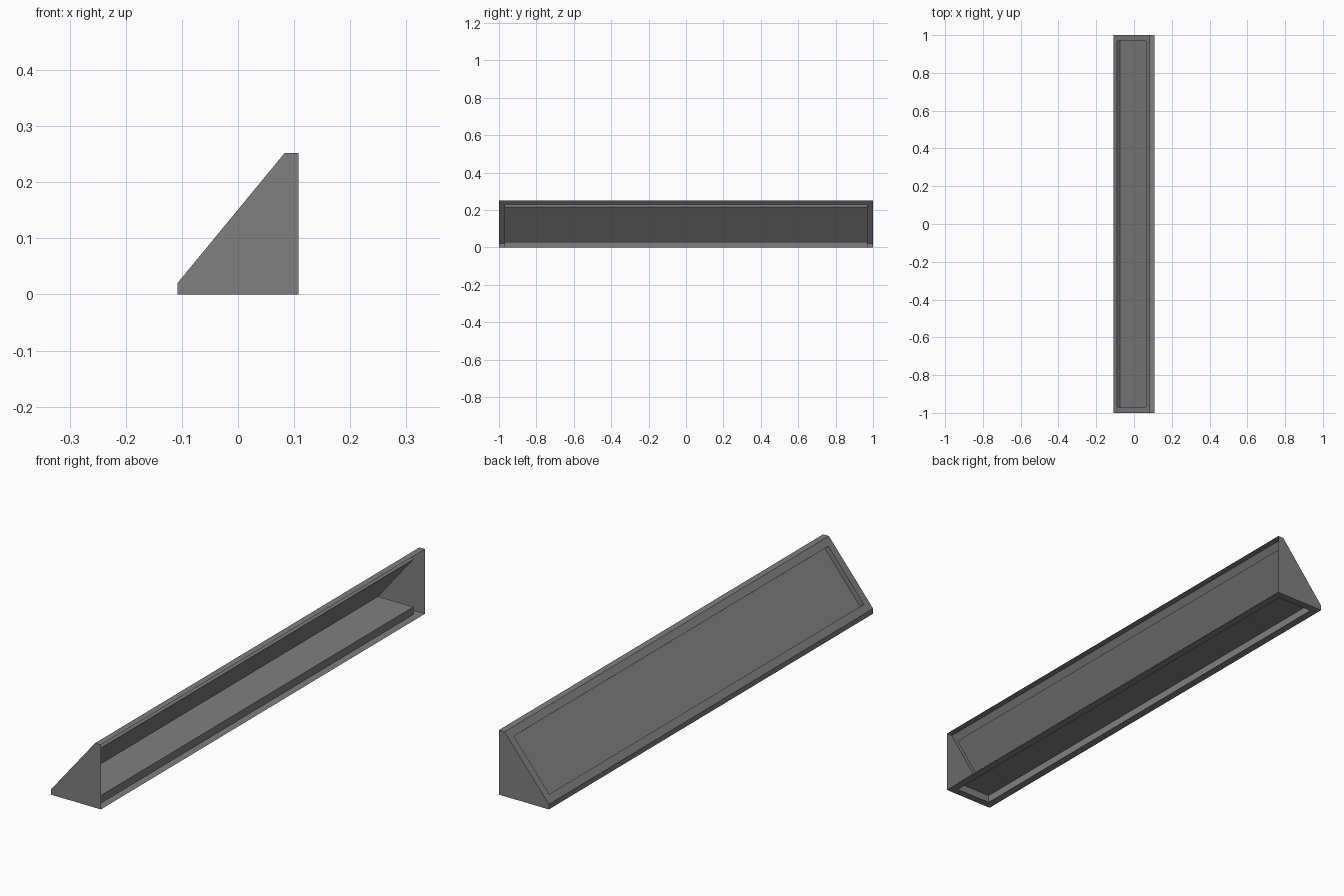
import bpy, bmesh
from mathutils import Vector

if "Cube" in bpy.data.objects:
    bpy.data.objects.remove(bpy.data.objects["Cube"])

# Plain grey material
grey = bpy.data.materials.new("plain_grey")
grey.diffuse_color = (0.215, 0.215, 0.215, 1)
grey.use_nodes = True
grey.node_tree.nodes["Principled BSDF"].inputs["Base Color"].default_value = grey.diffuse_color

# Side profile (x, z), listed so that the last edge is the open +x side
profile = [(0.108, 0.0), (-0.108, 0.0), (-0.108, 0.02), (0.083, 0.252), (0.108, 0.252)]

bm = bmesh.new()
front = [bm.verts.new((x, -1, z)) for x, z in profile]
back = [bm.verts.new((x, 1, z)) for x, z in profile]

# End plates and the walls between them, leaving the +x side open
bm.faces.new(front)
bm.faces.new(back[::-1])
walls = [bm.faces.new((front[i], back[i], back[i + 1], front[i + 1])) for i in range(4)]

# Make every face point away from the middle of the body
bm.normal_update()
middle = Vector((0.04, 0, 0.1))
for f in bm.faces:
    if f.normal.dot(f.calc_center_median() - middle) < 0:
        f.normal_flip()


def recess(face, border, depth):
    """Inset a border, then sink the inner panel straight in."""
    bmesh.ops.inset_individual(bm, faces=[face], thickness=border, use_even_offset=True)
    bm.normal_update()
    bmesh.ops.inset_individual(bm, faces=[face], thickness=0.0, depth=-depth)
    bm.normal_update()


recess(walls[0], 0.03, 0.03)   # underside
recess(walls[2], 0.03, 0.02)   # sloping panel

mesh = bpy.data.meshes.new("sloped_trough_shell")
bm.to_mesh(mesh)
bm.free()
mesh.materials.append(grey)
shell = bpy.data.objects.new("sloped_trough_shell", mesh)
bpy.context.collection.objects.link(shell)
